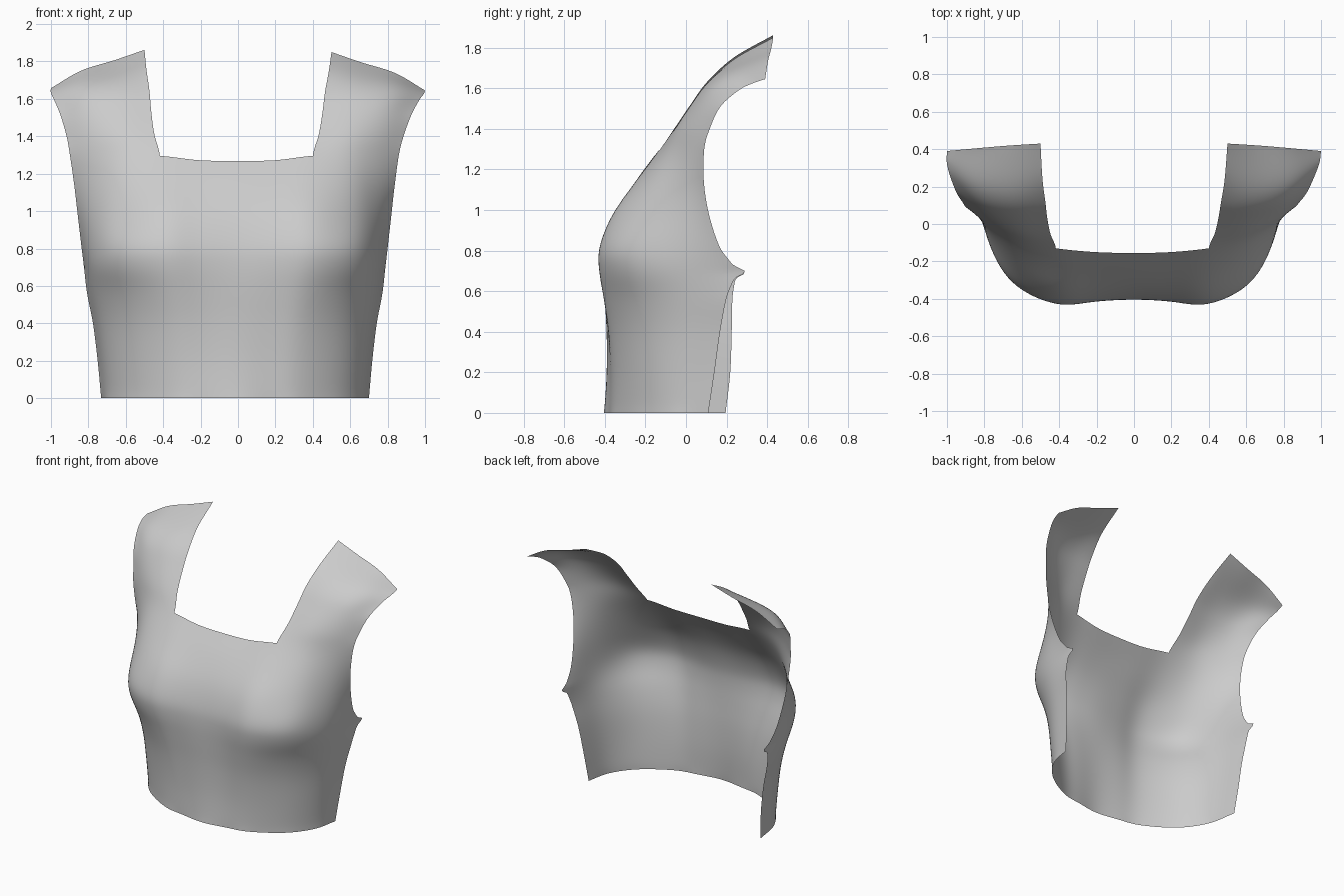
import bpy, bmesh, math
from mathutils import Vector

if "Cube" in bpy.data.objects:
    bpy.data.objects.remove(bpy.data.objects["Cube"])

# Body sections: z, centre y, then (x, y) from under the neck corner out to the side edge
BODY = [
    (0.00, -.405, (.33, -.348), (.535, -.225), (.658, -.065), (.700, .110)),
    (0.20, -.392, (.34, -.352), (.55, -.230), (.675, -.060), (.718, .140)),
    (0.40, -.392, (.35, -.370), (.565, -.243), (.698, -.050), (.742, .168)),
    (0.56, -.400, (.37, -.398), (.59, -.268), (.725, -.055), (.772, .198)),
    (0.70, -.404, (.39, -.427), (.62, -.308), (.750, -.070), (.788, .238)),
    (0.82, -.393, (.40, -.427), (.63, -.310), (.755, -.070), (.802, .165)),
    (0.98, -.342, (.40, -.360), (.62, -.238), (.75, -.050), (.820, .113)),
    (1.14, -.250, (.40, -.243), (.60, -.165), (.74, -.030), (.838, .088)),
]
# Strap rows: points from the inner (neck) edge to the outer (armhole) edge
STRAP = [
    ((.40, -.130, 1.295), (.58, -.095, 1.29), (.73, -.010, 1.29), (.860, .090, 1.30)),
    ((.432, -.050, 1.41), (.60, -.040, 1.41), (.75, .020, 1.40), (.885, .117, 1.40)),
    ((.452, .035, 1.53), (.62, .035, 1.53), (.78, .075, 1.52), (.925, .170, 1.51)),
    ((.465, .115, 1.635), (.64, .110, 1.63), (.82, .140, 1.605), (.967, .260, 1.59)),
    ((.485, .240, 1.745), (.65, .222, 1.71), (.84, .235, 1.675), (.992, .330, 1.625)),
    ((.500, .430, 1.850), (.66, .420, 1.795), (.84, .405, 1.738), (1.00, .390, 1.645)),
]
NECK = len(BODY)      # control row that carries the neckline
S = 8                 # subdivisions between control points


def half_rows():
    rows = []
    for z, yc, *pts in BODY:
        x2, y2 = pts[0]
        rows.append([Vector((0, yc, z)), Vector((x2 / 2, yc * .6 + y2 * .4, z))]
                    + [Vector((x, y, z)) for x, y in pts])
    for i, pts in enumerate(STRAP):
        p = [Vector(q) for q in pts]
        a = p[0]
        # above the neckline these inner points only steer the tangents
        inner = Vector((a.x / 2, a.y - .02, a.z - .023)) if i < 2 else 2 * a - p[1]
        rows.append([Vector((0, a.y - .025, a.z - .027)), inner] + p)
    return rows


def left_side(p, col, row):
    # the left half is slightly wider and wraps a little further at the waist
    fade = min(1, max(0, (len(BODY) + 5 - row) / 5))
    wrap = .085 * max(0, 1 - (p.z / .7) ** 2) * (col / 5) ** 3
    lift = .012 * (1 - fade)
    return Vector((-p.x * (1 + .045 * fade), p.y + wrap, p.z + lift))


def spline(pts):
    # Catmull-Rom through all points with extrapolated ends
    p = [2 * pts[0] - pts[1]] + pts + [2 * pts[-1] - pts[-2]]
    out = []
    for i in range(1, len(p) - 2):
        a, b, c, d = p[i - 1:i + 3]
        for k in range(S):
            t = k / S
            out.append(.5 * (2 * b + (c - a) * t + (2 * a - 5 * b + 4 * c - d) * t * t
                             + (3 * b - a - 3 * c + d) * t ** 3))
    return out + [pts[-1].copy()]


# Full-width control net, smoothed across and then upwards
net = []
for r, row in enumerate(half_rows()):
    left = [left_side(row[c], c, r) for c in range(5, 0, -1)]
    net.append(spline(left + row))
grid = list(zip(*[spline(list(col)) for col in zip(*net)]))

# Small pointed tuck at the bottom of each armhole
half = 5 * S
for row in grid:
    for u, p in enumerate(row):
        w = max(0, (abs(u - half) / half - .85) / .15)
        p.y += .055 * w * w * math.exp(-((p.z - .695) / .022) ** 2)

# Skin the net, leaving the neck opening between the straps empty
bm = bmesh.new()
verts = [[bm.verts.new(p) for p in row] for row in grid]
for v in range(len(grid) - 1):
    for u in range(2 * half):
        if v >= NECK * S and abs(u + .5 - half) < 2 * S:
            continue
        bm.faces.new((verts[v][u], verts[v][u + 1], verts[v + 1][u + 1], verts[v + 1][u]))
bmesh.ops.delete(bm, geom=[v for v in bm.verts if not v.link_faces], context='VERTS')

# Relax the cloth inside its fixed outline
inside = [v for v in bm.verts if not v.is_boundary]
for _ in range(16):
    bmesh.ops.smooth_vert(bm, verts=inside, factor=.5,
                          use_axis_x=True, use_axis_y=True, use_axis_z=True)

mesh = bpy.data.meshes.new("bodice_front")
bm.to_mesh(mesh)
bm.free()
bodice = bpy.data.objects.new("bodice_front", mesh)
bpy.context.collection.objects.link(bodice)
mesh.polygons.foreach_set("use_smooth", [True] * len(mesh.polygons))
